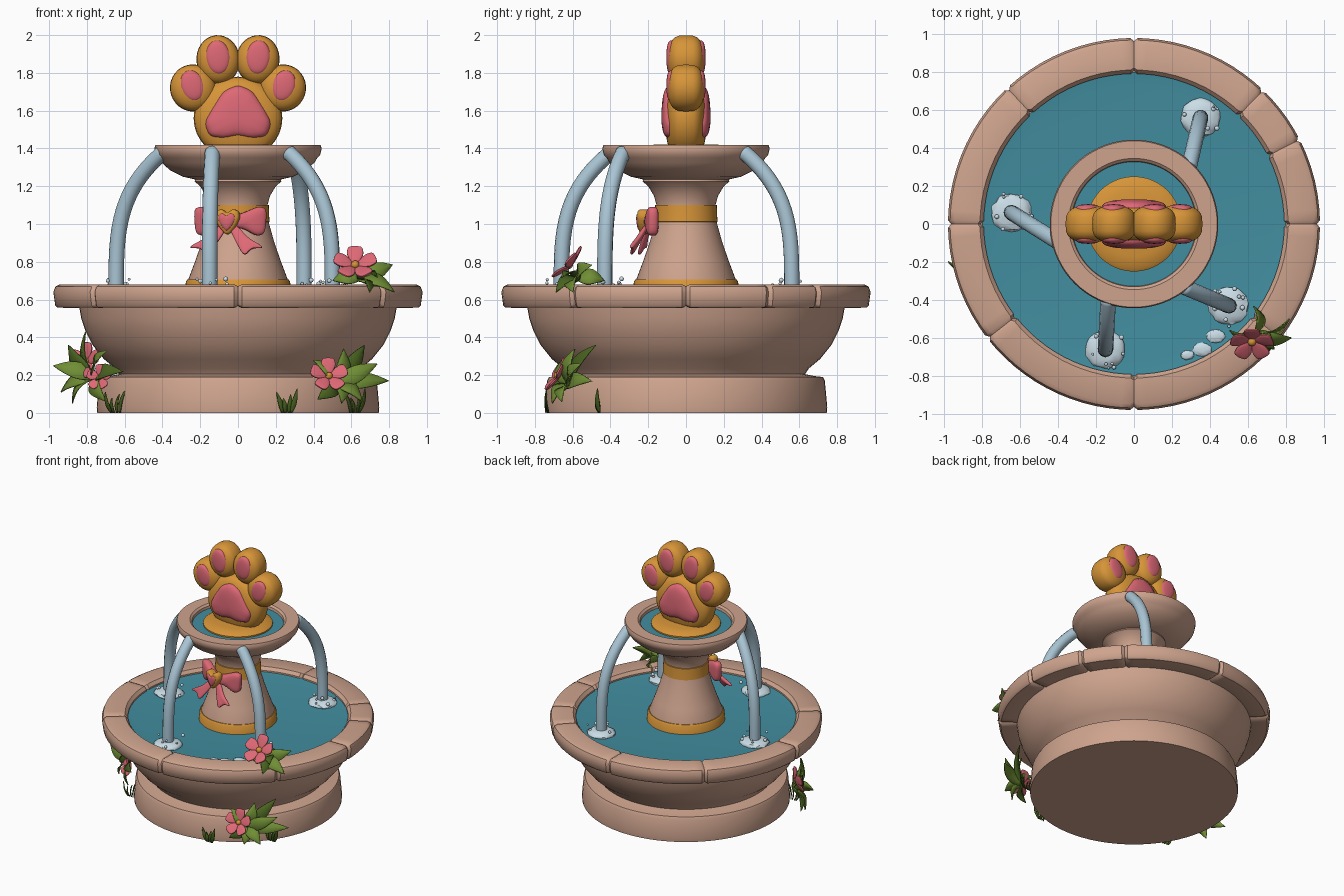
import bpy, bmesh, random
from math import sin, cos, pi, radians
from mathutils import Vector, Matrix

random.seed(4)
cube = bpy.data.objects.get("Cube")
if cube:
    bpy.data.objects.remove(cube)


def material(name, *rgb):
    m = bpy.data.materials.new(name)
    m.use_nodes = True
    m.diffuse_color = (*rgb, 1)
    m.node_tree.nodes["Principled BSDF"].inputs["Base Color"].default_value = (*rgb, 1)
    return m


STONE = material("warm_stone", .62, .37, .27)
GOLD = material("gold", .68, .30, .04)
PINK = material("pink", .73, .14, .18)
WATER = material("teal_water", .055, .27, .35)
STREAM = material("pale_stream", .40, .56, .66)
FOAM = material("foam", .60, .73, .80)
LEAF = material("leaf_green", .16, .27, .035)
DARK = material("dark_leaf_green", .07, .13, .015)
meshes = []


def add(name, bm, mat):
    bmesh.ops.remove_doubles(bm, verts=bm.verts, dist=1e-5)
    bmesh.ops.recalc_face_normals(bm, faces=bm.faces)
    me = bpy.data.meshes.new(name)
    bm.to_mesh(me)
    bm.free()
    me.materials.append(mat)
    ob = bpy.data.objects.new(name, me)
    bpy.context.collection.objects.link(ob)
    meshes.append(ob)
    return ob


def bridge(bm, rings, loop_rings=False, closed=True):
    """Join rows of points with quads."""
    rows = [[bm.verts.new(p) for p in r] for r in rings]
    n = len(rows[0])
    for a, b in zip(rows, rows[1:] + rows[:1] if loop_rings else rows[1:]):
        for i in range(n if closed else n - 1):
            j = (i + 1) % n
            bm.faces.new((a[i], a[j], b[j], b[i]))
    return rows


def lathe(name, profile, mat, steps=72):
    bm = bmesh.new()
    bridge(bm, [[(r * cos(2 * pi * i / steps), r * sin(2 * pi * i / steps), z)
                 for i in range(steps)] for r, z in profile])
    bmesh.ops.dissolve_degenerate(bm, edges=bm.edges, dist=1e-6)
    return add(name, bm, mat)


def frame(loc, normal):
    """Local z along the normal, local y as near to up as possible."""
    return Matrix.Translation(loc) @ Vector(normal).to_track_quat('Z', 'Y').to_matrix().to_4x4()


def ellipse(rx, ry, n=32):
    return [(rx * cos(2 * pi * i / n), ry * sin(2 * pi * i / n)) for i in range(n)]


def rounded(pts, times=2):
    for _ in range(times):
        out = []
        for p, q in zip(pts, pts[1:] + pts[:1]):
            p, q = Vector(p), Vector(q)
            out += [p * .8 + q * .2, p * .2 + q * .8]
        pts = out
    return pts


def pillow(name, outline, depth, mat, matrix, power=.6):
    """Puffy shape: an outline swelling along local z on both sides."""
    c = sum((Vector(p) for p in outline), Vector((0, 0))) / len(outline)
    bm = bmesh.new()
    rings = []
    for k in range(17):
        t = pi * k / 16
        h = cos(t)
        z = depth * (1 if h > 0 else -1) * abs(h) ** power if k != 8 else 0
        rings.append([matrix @ Vector((*(c + (Vector(p) - c) * sin(t)), z)) for p in outline])
    bridge(bm, rings)
    return add(name, bm, mat)


# Basin: foot, belly, floor and water
lathe("basin", [(0, 0), (.745, 0), (.748, .03), (.735, .17), (.725, .19), (.68, .195), (.63, .205),
                (.65, .235), (.71, .285), (.77, .36), (.81, .44), (.83, .5), (.842, .57), (.8, .575),
                (.79, .5), (0, .5)], STONE)
lathe("basin_water", [(0, .635), (.72, .635), (.8, .645), (.8, .58), (0, .58)], WATER)

# Rim: separate curved stones with grooves where they meet
section = [(.79, .565), (.79, .655), (.81, .678), (.945, .68), (.967, .668),
           (.978, .64), (.968, .57), (.955, .557), (.81, .555)]
joints = [0, 27, 46, 90, 133, 180, 218, 270, 322, 360]
for a, b in zip(joints, joints[1:]):
    n = max(5, int((b - a) / 4))
    angles = [a, a + 1.2] + [a + (b - a) * i / n for i in range(1, n)] + [b - 1.2, b]
    bm, rings = bmesh.new(), []
    for ang in angles:
        s = .84 if ang in (a, b) else 1
        t = radians(ang)
        rings.append([((.88 + (r - .88) * s) * cos(t), (.88 + (r - .88) * s) * sin(t),
                       .62 + (z - .62) * s) for r, z in section])
    rows = bridge(bm, rings)
    bm.faces.new(rows[0])
    bm.faces.new(rows[-1])
    add("rim_stone", bm, STONE)

# Column, gold bands and upper bowl
lathe("column", [(.275, .6), (.262, .71), (.228, .8), (.193, .9), (.165, 1), (.156, 1.04), (.156, 1.1),
                 (.17, 1.15), (.2, 1.2), (.23, 1.225), (.225, 1.24), (0, 1.24)], STONE, 48)
lathe("lower_band", [(.27, .6), (.283, .61), (.276, .695), (.268, .706), (.25, .706)], GOLD, 48)
lathe("upper_band", [(.15, 1.01), (.167, 1.012), (.164, 1.06), (.163, 1.1), (.15, 1.102)], GOLD, 48)
lathe("upper_bowl", [(0, 1.232), (.21, 1.232), (.29, 1.25), (.36, 1.285), (.405, 1.325), (.42, 1.35),
                     (.435, 1.365), (.443, 1.4), (.437, 1.418), (.345, 1.418), (.33, 1.405),
                     (.32, 1.34), (0, 1.34)], STONE)
lathe("upper_water", [(0, 1.385), (.335, 1.385), (.325, 1.36), (0, 1.36)], WATER)
lathe("paw_plinth", [(.25, 1.37), (.25, 1.395), (.23, 1.408), (.17, 1.42), (0, 1.42)], GOLD, 48)

# Paw sculpture with pads on both faces
FRONT = (0, -1, 0)
pillow("paw_body", ellipse(.235, .22), .112, GOLD, frame((0, 0, 1.56), FRONT))
pad = [(0, .145), (.08, .11), (.14, .02), (.18, -.06), (.155, -.13), (.08, -.145)]
pad += [(0, -.13)] + [(-x, z) for x, z in reversed(pad[1:])]
pillow("palm_pad", rounded(pad), .13, PINK, frame((0, 0, 1.595), FRONT), .22)
for s in (-1, 1):
    for x, z, rx, rz, px, pz, tilt in ((.105, 1.87, .115, .13, .066, .092, .1),
                                       (.238, 1.72, .122, .125, .064, .085, .3)):
        m = frame((s * x, 0, z), FRONT) @ Matrix.Rotation(-s * tilt, 4, 'Z')
        pillow("paw_toe", ellipse(rx, rz), .1, GOLD, m)
        m = m @ Matrix.Translation((0, .012, 0))
        pillow("toe_pad", ellipse(px, pz), .104, PINK, m, .15)

# Bow with a heart on the column
bow = frame((-.05, -.195, 1.01), (-.2, -.98, 0))
wing = [(0, .025), (.08, .05), (.16, .085), (.205, .07), (.195, -.06), (.15, -.075), (.08, -.035), (0, -.025)]
tail = [(0, -.02), (.05, -.02), (.11, -.09), (.21, -.15), (.14, -.15), (.1, -.2), (.04, -.1)]
for s in (-1, 1):
    flip = Matrix.Diagonal((s, 1, 1, 1))
    pillow("bow_loop", rounded(wing), .035, PINK, bow @ flip @ Matrix.Rotation(radians(18), 4, 'Y'), .5)
    pillow("bow_tail", rounded(tail), .014, PINK, bow @ flip @ Matrix.Rotation(radians(-24), 4, 'X'))
half = [(0, .045), (.03, .07), (.06, .06), (.068, .025), (.045, -.025)]
heart = half + [(0, -.075)] + [(-x, y) for x, y in reversed(half[1:])]
pillow("heart_frame", rounded(heart), .035, GOLD, bow @ Matrix.Translation((0, 0, .025)), .4)
pillow("heart_center", rounded([(x * .72, y * .72) for x, y in heart]), .042, PINK,
       bow @ Matrix.Translation((0, 0, .025)), .3)


# Falling water with foam and droplets
def blob(name, loc, scale, mat, jitter=0, sub=3):
    bm = bmesh.new()
    bmesh.ops.create_icosphere(bm, subdivisions=sub, radius=1)
    for v in bm.verts:
        v.co = Vector(loc) + v.co * (1 + random.uniform(-jitter, jitter)) * Vector(scale).to_3d().length \
            if isinstance(scale, float) else \
            Vector(loc) + Matrix.Diagonal(scale) @ (v.co * (1 + random.uniform(-jitter, jitter)))
    return add(name, bm, mat)


for x0, y0, x1, y1 in ((-.39, -.1, -.645, .06), (-.135, -.39, -.15, -.66),
                       (.26, -.33, .5, -.43), (.29, .3, .35, .56)):
    cu = bpy.data.curves.new("water_stream", 'CURVE')
    cu.dimensions, cu.bevel_depth, cu.bevel_resolution, cu.use_fill_caps = '3D', .041, 4, True
    sp = cu.splines.new('POLY')
    sp.points.add(20)
    for i, p in enumerate(sp.points):
        d = (i / 20) ** 1.7
        u = 1 - (1 - d) ** 3.5
        p.co = (x0 + (x1 - x0) * u, y0 + (y1 - y0) * u, 1.385 - .75 * d, 1)
        p.radius = 1 if i else .75
    cu.materials.append(STREAM)
    bpy.context.collection.objects.link(bpy.data.objects.new("water_stream", cu))
    blob("foam_mound", (x1, y1, .64), (.105, .1, .035), FOAM, .06)
    for i in range(9):
        a, r = random.uniform(0, 2 * pi), random.uniform(.06, .11)
        k = random.uniform(.006, .014)
        blob("droplet", (x1 + r * cos(a), y1 + r * sin(a), random.uniform(.65, .71)), (k, k, k), FOAM, 0, 2)
for x, y, k in ((.28, -.69, .035), (.36, -.66, .05), (.43, -.59, .05)):
    blob("foam_patch", (x, y, .642), (k, k * .7, .012), FOAM, .08)


# Flowers, leaves and grass
def leaf(name, base, tip, width, mat, arch=.03):
    base, tip = Vector(base), Vector(tip)
    along = tip - base
    out = Vector((base.x, base.y, .35)).normalized()
    side = along.cross(out).normalized()
    lift = side.cross(along).normalized()
    bm, rings = bmesh.new(), []
    for i in range(9):
        t = i / 8
        w = width * sin(pi * (.06 + .94 * t) ** .8)
        mid = base + along * t + lift * arch * sin(pi * t)
        rings.append([mid - side * w + lift * w * .25, mid, mid + side * w + lift * w * .25])
    bridge(bm, rings, closed=False)
    ob = add(name, bm, mat)
    ob.modifiers.new("thickness", 'SOLIDIFY').thickness = .006


def flower(loc, normal, r):
    f = frame(loc, normal)
    petal = [(-.1, -.45), (.1, -.45), (.4, .05), (.34, .45), (0, .5), (-.34, .45), (-.4, .05)]
    for i in range(5):
        m = f @ Matrix.Rotation(2 * pi * i / 5, 4, 'Z') @ Matrix.Rotation(.3, 4, 'X')
        pillow("petal", rounded([(x * r, y * r) for x, y in petal]), r * .09, PINK,
               m @ Matrix.Translation((0, r * .56, 0)))
    blob("flower_center", f @ Vector((0, 0, r * .12)), (r * .2, r * .2, r * .2), GOLD, 0, 2)


flower((.62, -.61, .775), (0, -.72, .7), .115)
flower((-.8, -.22, .27), (-.6, -.75, .25), .1)
flower((-.73, -.33, .185), (-.4, -.9, .25), .07)
flower((.48, -.67, .19), (.1, -.85, .5), .1)

plants = (
    ((.64, -.57, .71), [(.82, -.5, .785), (.83, -.6, .64), (.7, -.69, .64), (.5, -.56, .7),
                        (.63, -.43, .7), (.74, -.66, .72)]),
    ((-.76, -.25, .19), [(-.94, -.1, .11), (-.98, -.2, .25), (-.9, -.17, .36), (-.81, -.28, .43),
                         (-.7, -.45, .33), (-.61, -.47, .22), (-.88, -.24, .05), (-.7, -.38, .06)]),
    ((.52, -.62, .15), [(.8, -.5, .17), (.74, -.56, .26), (.67, -.48, .36), (.56, -.59, .34),
                        (.66, -.66, .06), (.42, -.71, .07), (.4, -.66, .28), (.55, -.71, .05)]))
for base, tips in plants:
    for i, tip in enumerate(tips):
        leaf("leaf", base, tip, .045, DARK if i % 3 == 2 else LEAF)
for x, y in ((.26, -.73), (-.65, -.42), (.62, -.46)):
    for dx, h in ((-.055, .11), (-.02, .08), (.02, .1), (.055, .13)):
        leaf("grass_blade", (x + dx * .4, y, 0), (x + dx, y - .01, h), .013, DARK, .008)

# Smooth shading with crisp edges
bpy.ops.object.select_all(action='DESELECT')
for ob in meshes:
    ob.select_set(True)
bpy.context.view_layer.objects.active = meshes[0]
bpy.ops.object.shade_smooth_by_angle(angle=radians(38))
